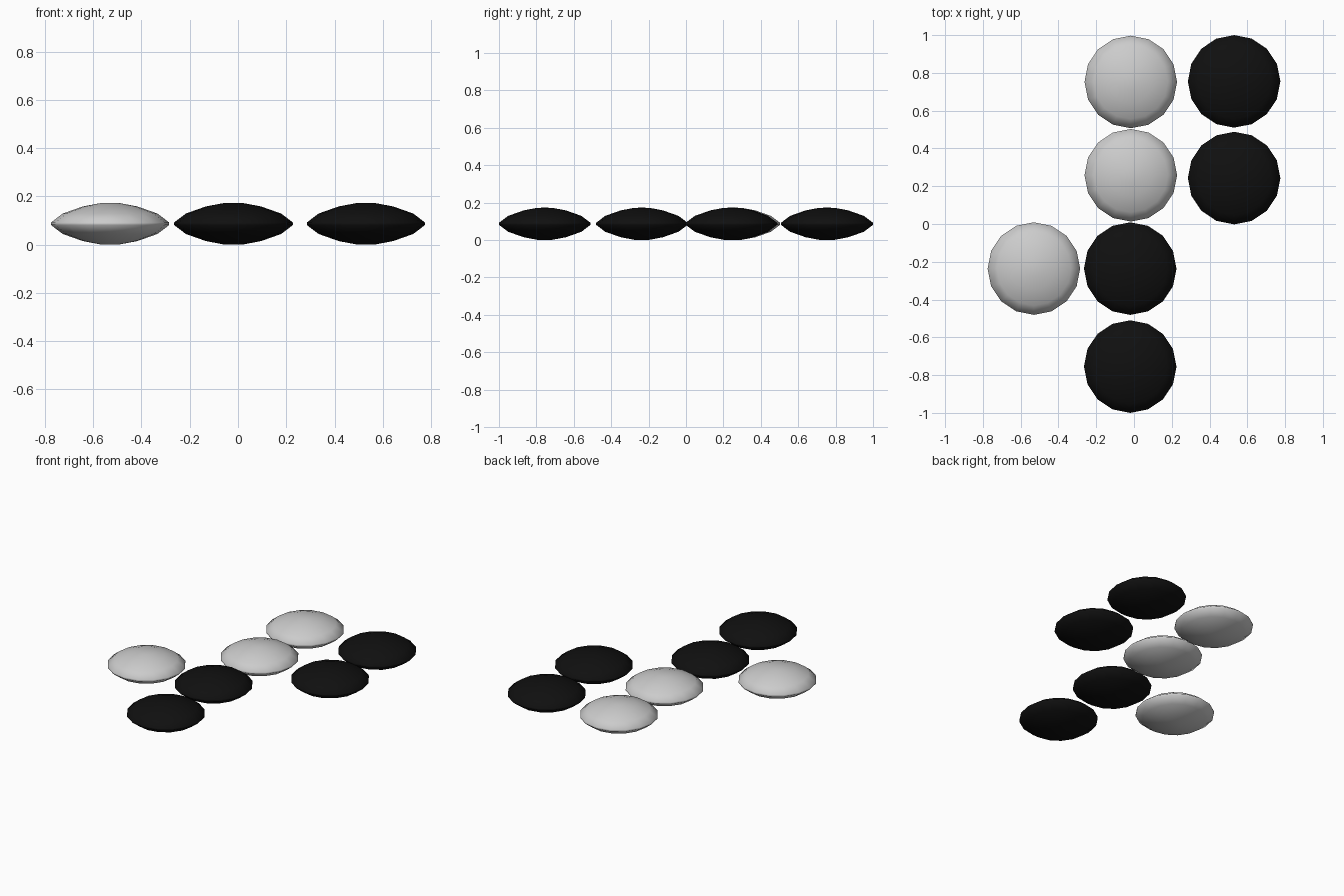
import bpy, bmesh, math

if "Cube" in bpy.data.objects:
    bpy.data.objects.remove(bpy.data.objects["Cube"])

RADIUS, HALF, SIDES = 0.245, 0.0865, 16
# Upper half of the lens profile: (radius fraction, height fraction)
UPPER = [(1.0, 0.06), (0.80, 0.49), (0.46, 0.83), (0.17, 0.985)]

black = bpy.data.materials.new("black_stone")
black.diffuse_color = (0.005, 0.005, 0.005, 1)
black.use_nodes = True
black.node_tree.nodes["Principled BSDF"].inputs["Base Color"].default_value = black.diffuse_color


def lens_mesh(name, material=None):
    """Revolve the lens profile into one closed stone."""
    bm = bmesh.new()
    profile = UPPER[::-1] + [(r, -z) for r, z in UPPER]
    rings = []
    for r, z in profile:
        rings.append([bm.verts.new((RADIUS * r * math.cos(2 * math.pi * i / SIDES),
                                    RADIUS * r * math.sin(2 * math.pi * i / SIDES),
                                    HALF * z)) for i in range(SIDES)])
    for a, b in zip(rings, rings[1:]):
        for i in range(SIDES):
            j = (i + 1) % SIDES
            bm.faces.new((a[i], b[i], b[j], a[j]))
    # Domed centres
    for ring, z in ((rings[0], HALF), (rings[-1], -HALF)):
        tip = bm.verts.new((0, 0, z))
        for i in range(SIDES):
            bm.faces.new((ring[i], ring[(i + 1) % SIDES], tip))
    bmesh.ops.recalc_face_normals(bm, faces=bm.faces)
    for f in bm.faces:
        f.smooth = True
    mesh = bpy.data.meshes.new(name)
    bm.to_mesh(mesh)
    bm.free()
    if material:
        mesh.materials.append(material)
    return mesh


# Stones laid out on the board grid
layout = {
    "pale_stone": (lens_mesh("pale_lens"),
                   [(-0.017, 0.752), (-0.017, 0.258), (-0.53, -0.236)]),
    "dark_stone": (lens_mesh("dark_lens", black),
                   [(0.53, 0.755), (0.53, 0.243), (-0.02, -0.236), (-0.02, -0.755)]),
}
for name, (mesh, spots) in layout.items():
    for x, y in spots:
        stone = bpy.data.objects.new(name, mesh)
        stone.location = (x, y, HALF)
        bpy.context.collection.objects.link(stone)
